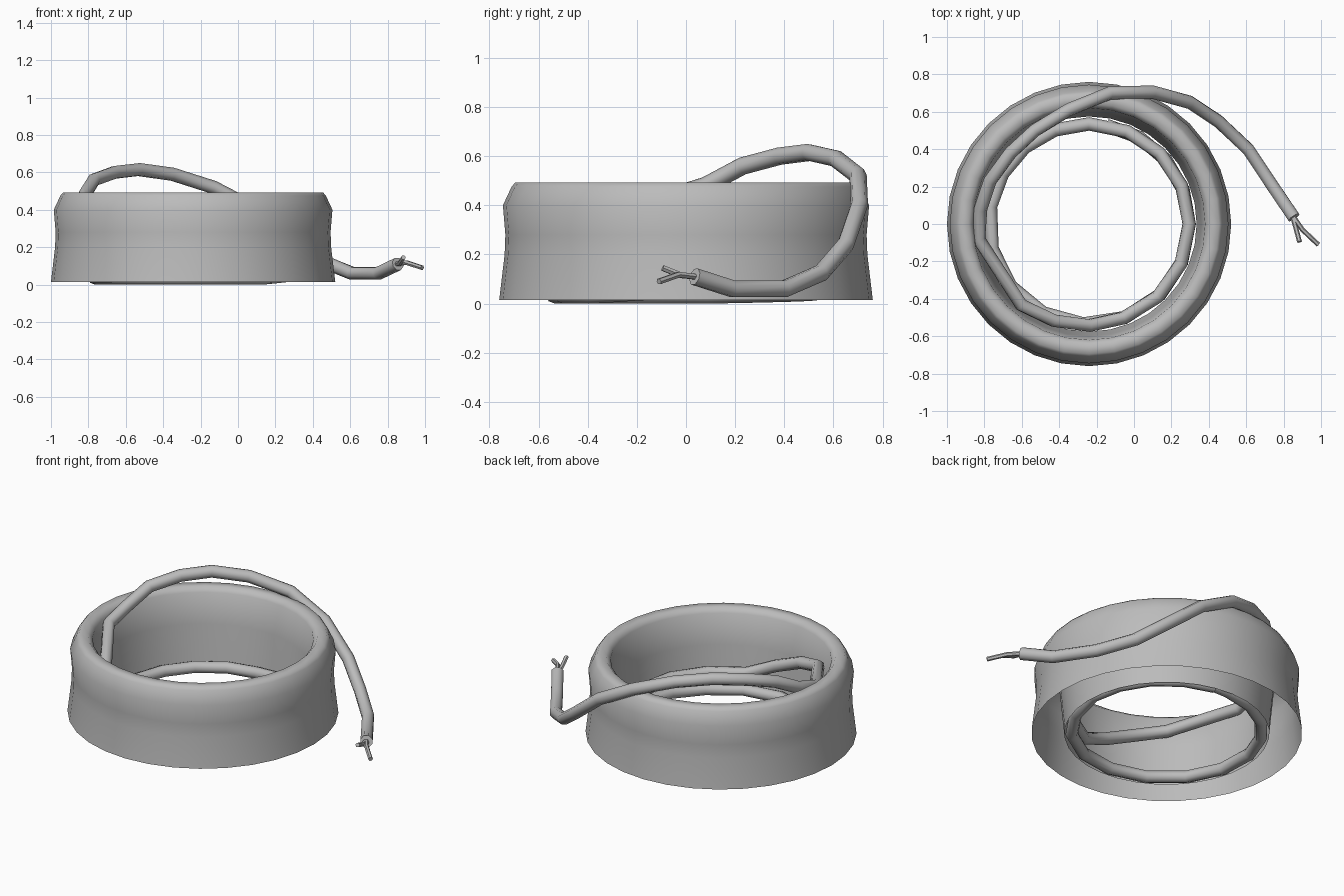
import bpy, bmesh, math
from mathutils import Vector

if "Cube" in bpy.data.objects:
    bpy.data.objects.remove(bpy.data.objects["Cube"], do_unlink=True)

CX = -0.24
grey = bpy.data.materials.new("plain grey")
grey.use_nodes = True
grey.diffuse_color = (0.5, 0.5, 0.5, 1)
grey.node_tree.nodes["Principled BSDF"].inputs["Base Color"].default_value = (0.5, 0.5, 0.5, 1)


def lathe(name, profile, sides):
    """Open surface of revolution about the ring axis."""
    bm = bmesh.new()
    rows = []
    for r, z in profile:
        rows.append([bm.verts.new((CX + r * math.cos(a), r * math.sin(a), z))
                     for a in (math.tau * i / sides for i in range(sides))])
    for low, high in zip(rows, rows[1:]):
        for i in range(sides):
            j = (i + 1) % sides
            bm.faces.new((low[i], low[j], high[j], high[i]))
    mesh = bpy.data.meshes.new(name)
    bm.to_mesh(mesh)
    bm.free()
    mesh.materials.append(grey)
    mesh.shade_smooth()
    obj = bpy.data.objects.new(name, mesh)
    bpy.context.collection.objects.link(obj)
    return obj


def tube(name, points, radius, resolution):
    """Round tube along a list of points, turned into a mesh."""
    curve = bpy.data.curves.new(name, "CURVE")
    curve.dimensions = "3D"
    curve.bevel_depth = radius
    curve.bevel_resolution = resolution
    curve.use_fill_caps = True
    spline = curve.splines.new("POLY")
    spline.points.add(len(points) - 1)
    for p, co in zip(spline.points, points):
        p.co = (*co, 1)
    curve.materials.append(grey)
    obj = bpy.data.objects.new(name, curve)
    bpy.context.collection.objects.link(obj)
    bpy.ops.object.select_all(action="DESELECT")
    obj.select_set(True)
    bpy.context.view_layer.objects.active = obj
    bpy.ops.object.convert(target="MESH")
    bpy.ops.object.shade_smooth_by_angle(angle=math.radians(50))
    return bpy.context.object


# Hollow ring housing, open underneath
lathe("ring_housing", [(0.76, 0.015), (0.738, 0.2), (0.735, 0.28), (0.745, 0.40),
                       (0.71, 0.475), (0.695, 0.493), (0.645, 0.493),
                       (0.62, 0.465), (0.6, 0.28), (0.575, 0.015)], 32)

# Cable coiled inside: keys are angle, radius, height
keys = [(80, 0.535, 0.05), (0, 0.535, 0.06), (-45, 0.535, 0.036), (-190, 0.535, 0.036),
        (-270, 0.535, 0.05), (-315, 0.535, 0.11), (-360, 0.535, 0.14),
        (-430, 0.535, 0.14), (-470, 0.55, 0.3), (-510, 0.58, 0.41)]
path = []
for (a0, r0, z0), (a1, r1, z1) in zip(keys, keys[1:]):
    steps = max(1, round((a0 - a1) / 22.5))
    for i in range(steps):
        t = i / steps
        a = math.radians(a0 + (a1 - a0) * t)
        r = r0 + (r1 - r0) * t
        path.append((CX + r * math.cos(a), r * math.sin(a), z0 + (z1 - z0) * t))

# Cable arching over the rim and down to the ground
path += [(-0.83, -0.08, 0.43), (-0.82, 0.08, 0.48), (-0.77, 0.23, 0.56), (-0.66, 0.38, 0.6),
         (-0.53, 0.5, 0.615), (-0.35, 0.61, 0.59), (-0.13, 0.7, 0.52), (0.1, 0.705, 0.4),
         (0.3, 0.65, 0.24), (0.45, 0.55, 0.125), (0.61, 0.4, 0.06),
         (0.75, 0.19, 0.06), (0.855, 0.035, 0.11)]
tube("cable", path, 0.036, 2)

# Two bare wires at the free end
for label, bend, tip in (("left", (0.9, -0.03, 0.118), (0.985, -0.11, 0.09)),
                         ("right", (0.865, -0.02, 0.115), (0.885, -0.095, 0.145))):
    tube(label + "_wire", [(0.845, 0.05, 0.108), bend, tip], 0.013, 1)
